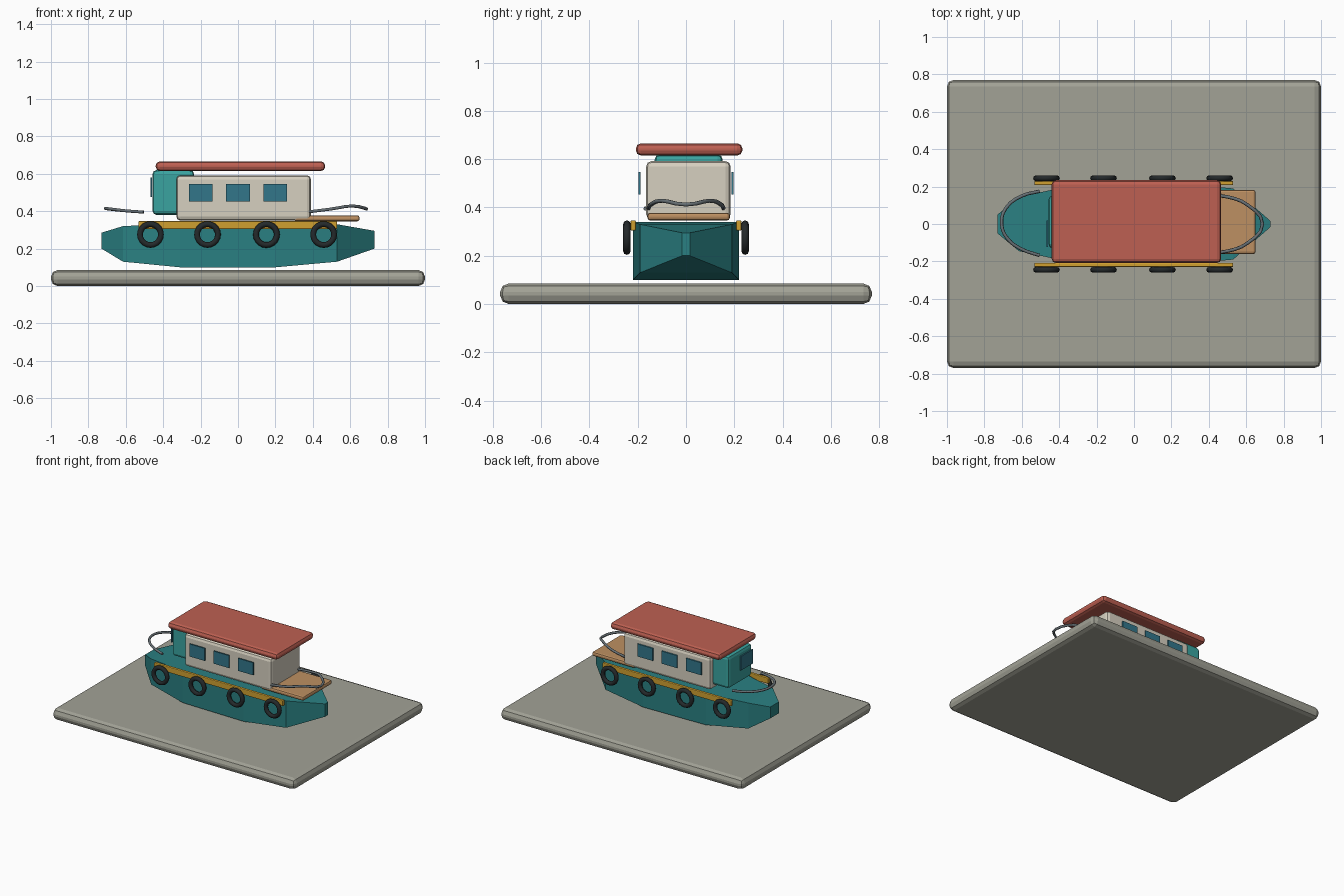
import bpy, bmesh, math
from mathutils import Vector

if "Cube" in bpy.data.objects:
    bpy.data.objects.remove(bpy.data.objects["Cube"])


def material(name, rgb):
    m = bpy.data.materials.new(name)
    lin = [(c / 255 / 12.92) if c < 11 else ((c / 255 + 0.055) / 1.055) ** 2.4 for c in rgb]
    m.diffuse_color = (*lin, 1)
    m.use_nodes = True
    m.node_tree.nodes["Principled BSDF"].inputs["Base Color"].default_value = m.diffuse_color
    return m


STONE = material("grey stone", (162, 162, 150))
TEAL = material("deep teal", (42, 128, 130))
LIGHT_TEAL = material("light teal", (58, 164, 160))
CREAM = material("cream", (214, 208, 192))
RED = material("brick red", (190, 96, 82))
YELLOW = material("mustard yellow", (208, 160, 48))
WOOD = material("tan wood", (190, 144, 98))
GLASS = material("blue glass", (50, 118, 138))
RUBBER = material("black rubber", (36, 41, 43))
STEEL = material("grey steel", (104, 113, 118))


def finish(name, bm, mat):
    bmesh.ops.recalc_face_normals(bm, faces=bm.faces[:])
    me = bpy.data.meshes.new(name)
    bm.to_mesh(me)
    bm.free()
    me.materials.append(mat)
    ob = bpy.data.objects.new(name, me)
    bpy.context.collection.objects.link(ob)
    return ob


def box(name, lo, hi, mat, bevel=0.0):
    """Box between two corners with rounded edges."""
    bm = bmesh.new()
    bmesh.ops.create_cube(bm, size=1)
    lo, hi = Vector(lo), Vector(hi)
    for v in bm.verts:
        v.co = Vector([(lo[i] + hi[i]) / 2 + v.co[i] * (hi[i] - lo[i]) for i in range(3)])
    if bevel:
        bmesh.ops.bevel(bm, geom=bm.edges[:], offset=bevel, segments=2,
                        profile=0.5, affect='EDGES')
    return finish(name, bm, mat)


def tube(name, points, radius, mat):
    """Bent pipe through the points, capped at both ends."""
    cu = bpy.data.curves.new(name, 'CURVE')
    cu.dimensions = '3D'
    cu.bevel_depth = radius
    cu.bevel_resolution = 1
    cu.use_fill_caps = True
    cu.resolution_u = 3
    sp = cu.splines.new('BEZIER')
    sp.bezier_points.add(len(points) - 1)
    for bp, p in zip(sp.bezier_points, points):
        bp.co = p
        bp.handle_left_type = bp.handle_right_type = 'AUTO'
    cu.materials.append(mat)
    ob = bpy.data.objects.new(name, cu)
    bpy.context.collection.objects.link(ob)
    return ob


# Ground slab
box("ground_slab", (-1, -0.77, 0), (1, 0.77, 0.085), STONE, 0.035)

# Hull: upright rectangular sections (x, half width, bottom, top)
stations = [(-0.73, 0.05, 0.20, 0.285), (-0.615, 0.145, 0.13, 0.32),
            (-0.31, 0.21, 0.10, 0.335), (0.20, 0.22, 0.10, 0.34),
            (0.53, 0.19, 0.13, 0.33), (0.73, 0.016, 0.20, 0.295)]
bm = bmesh.new()
rings = [[bm.verts.new(p) for p in ((x, -w, b), (x, w, b), (x, w, t), (x, -w, t))]
         for x, w, b, t in stations]
for a, b in zip(rings, rings[1:]):
    for i in range(4):
        j = (i + 1) % 4
        bm.faces.new((a[i], a[j], b[j], b[i]))
bm.faces.new(rings[0])
bm.faces.new(rings[-1])
finish("hull", bm, TEAL)

# Cabin, wheelhouse, roof and stern deck
box("cabin", (-0.33, -0.165, 0.35), (0.39, 0.185, 0.592), CREAM, 0.022)
box("wheelhouse", (-0.457, -0.13, 0.38), (-0.235, 0.152, 0.62), LIGHT_TEAL, 0.022)
box("roof", (-0.44, -0.208, 0.615), (0.466, 0.234, 0.666), RED, 0.022)
box("stern_deck", (0.30, -0.16, 0.346), (0.65, 0.182, 0.378), WOOD, 0.012)

# Windows
box("wheelhouse_window", (-0.468, -0.122, 0.475), (-0.459, 0.02, 0.58), GLASS)
for side, y in (("front", -0.193), ("back", 0.193)):
    for i in range(3):
        x = (i - 1) * 0.2
        box(f"{side}_window_{i + 1}", (x - 0.063, y - 0.0048, 0.453),
            (x + 0.063, y + 0.0048, 0.546), GLASS)

# Rubbing strakes and tyre fenders on both sides
for side, s in (("front", -1), ("back", 1)):
    box(f"{side}_strake", (-0.533, s * 0.219 - 0.011, 0.304),
        (0.53, s * 0.219 + 0.011, 0.347), YELLOW, 0.005)
    for i, x in enumerate((-0.468, -0.163, 0.152, 0.458)):
        bpy.ops.mesh.primitive_torus_add(
            major_segments=20, minor_segments=8, major_radius=0.056, minor_radius=0.0155,
            location=(x, s * 0.245, 0.275), rotation=(math.pi / 2, 0, 0))
        tyre = bpy.context.object
        tyre.name = f"{side}_tyre_{i + 1}"
        tyre.data.materials.append(RUBBER)
        bpy.ops.object.shade_smooth_by_angle(angle=math.radians(50))

# Bow and stern hand rails
tube("bow_rail", [(-0.505, 0.175, 0.395), (-0.60, 0.15, 0.402), (-0.685, 0.085, 0.411),
                  (-0.708, 0, 0.415), (-0.675, -0.08, 0.411), (-0.60, -0.135, 0.402),
                  (-0.505, -0.168, 0.395)], 0.009, STEEL)
tube("stern_rail", [(0.38, 0.155, 0.397), (0.50, 0.145, 0.412), (0.61, 0.10, 0.428),
                    (0.687, 0, 0.412), (0.61, -0.10, 0.428), (0.50, -0.145, 0.412),
                    (0.38, -0.155, 0.397)], 0.009, STEEL)
